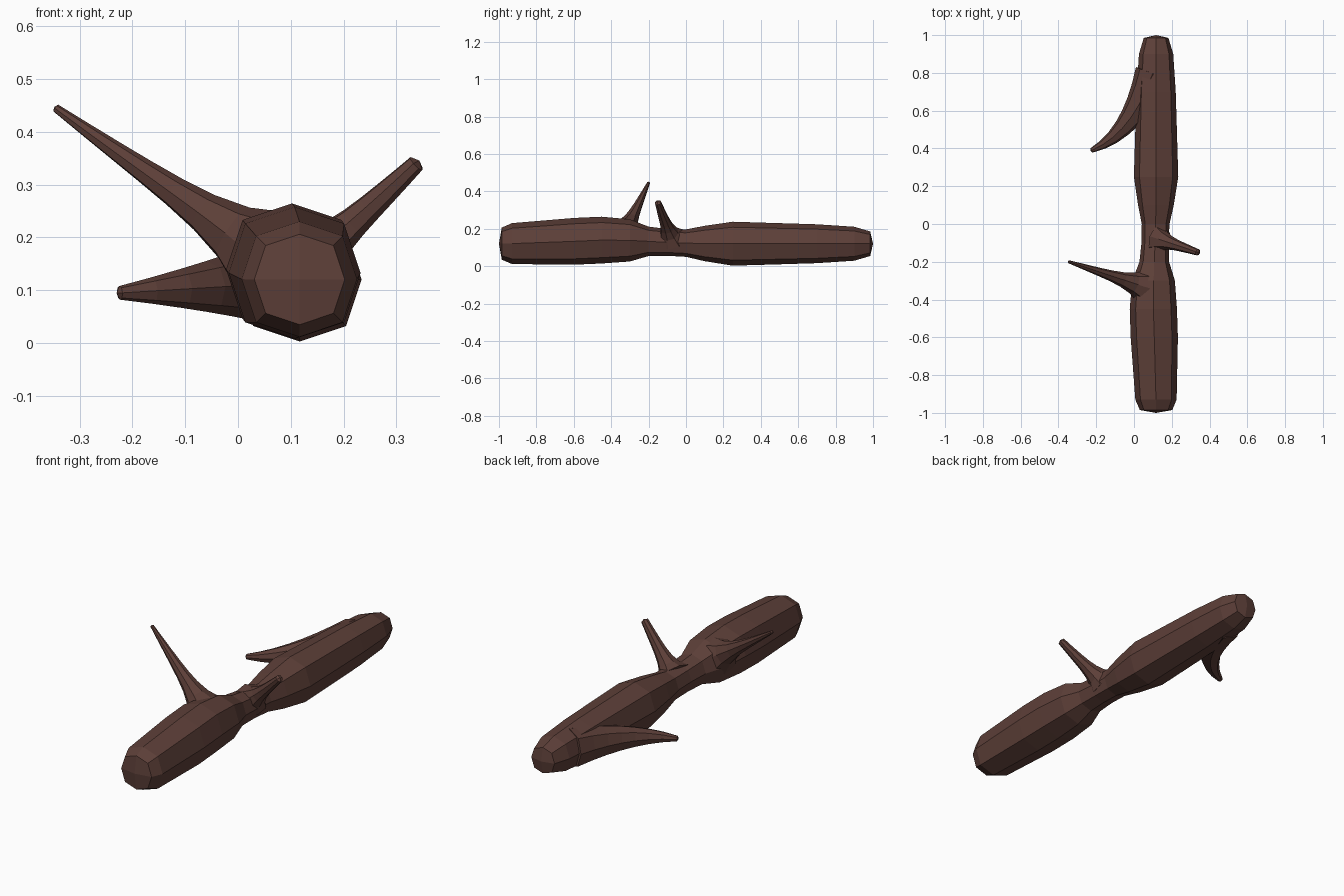
import bpy
import bmesh
from math import cos, sin, pi, exp
from mathutils import Vector

if "Cube" in bpy.data.objects:
    bpy.data.objects.remove(bpy.data.objects["Cube"])

bark = bpy.data.materials.new("dark_brown_bark")
bark.use_nodes = True
colour = (0.11, 0.05, 0.04, 1)
bark.diffuse_color = colour
bark.node_tree.nodes["Principled BSDF"].inputs["Base Color"].default_value = colour

SIDES = 8


def add_cap(bm, loop, centre, direction, dome):
    """Close a ring with four quads around a slightly raised centre point."""
    pole = bm.verts.new(centre + direction * dome)
    for k in range(0, SIDES, 2):
        bm.faces.new((pole, loop[k], loop[k + 1], loop[(k + 2) % SIDES]))


def add_limb(name, centres, radii, headings, dome):
    """Loft octagonal rings along the centres into a closed, faceted limb."""
    bm = bmesh.new()
    loops = []
    for centre, radius, heading in zip(centres, radii, headings):
        side = heading.cross(Vector((0, 0, 1))).normalized()
        up = side.cross(heading)
        loop = []
        for k in range(SIDES):
            angle = 2 * pi * k / SIDES
            # Corners between the four main ridges stand out a little
            reach = radius * (1.06 if k % 2 else 1)
            loop.append(bm.verts.new(centre + reach * (side * cos(angle) + up * sin(angle))))
        loops.append(loop)
    for lower, upper in zip(loops, loops[1:]):
        for k in range(SIDES):
            n = (k + 1) % SIDES
            bm.faces.new((lower[k], lower[n], upper[n], upper[k]))
    add_cap(bm, loops[0], centres[0], -headings[0], dome)
    add_cap(bm, loops[-1], centres[-1], headings[-1], dome)
    bmesh.ops.recalc_face_normals(bm, faces=bm.faces)

    mesh = bpy.data.meshes.new(name)
    bm.to_mesh(mesh)
    bm.free()
    mesh.materials.append(bark)
    bpy.context.collection.objects.link(bpy.data.objects.new(name, mesh))


def trunk_centre(y):
    """The trunk swells up and to the right around the long twig."""
    bulge = exp(-((y + 0.4) / 0.3) ** 2)
    return Vector((0.117 - 0.015 * bulge, y, 0.12 + 0.02 * bulge))


def trunk_radius(y):
    """Narrow waist near the middle, slight taper to the back, rounded ends."""
    waist = 0.053 * exp(-((y + 0.08) / 0.2) ** 4)
    taper = 0.03 * max(y, 0)
    return (0.125 - waist - taper) * (1 - 0.4 * abs(y) ** 16)


def add_branch(name, root, bend, tip, thick, thin, flare, steps=7):
    """Taper a branch along a curve, with its foot flaring into the trunk."""
    root, bend, tip = Vector(root), Vector(bend), Vector(tip)
    centres, radii, headings = [], [], []
    for i in range(steps + 1):
        t = i / steps
        s = 1 - t
        centres.append(root * s * s + bend * 2 * s * t + tip * t * t)
        headings.append(((bend - root) * s + (tip - bend) * t).normalized())
        radii.append(thin + (thick - thin) * s + flare * s ** 6)
    add_limb(name, centres, radii, headings, thin / 2)


# Trunk
stations = (-0.985, -0.93, -0.6, -0.45, -0.3, -0.2, -0.1, 0, 0.1, 0.25, 0.5, 0.7, 0.9, 0.985)
add_limb(
    "trunk",
    [trunk_centre(y) for y in stations],
    [trunk_radius(y) for y in stations],
    [Vector((0, 1, 0)) for y in stations],
    dome=0.015,
)

# Long thin twig rising to the right
add_branch("long_twig", root=(0.05, -0.33, 0.17), bend=(-0.15, -0.265, 0.305),
           tip=(-0.345, -0.2, 0.445), thick=0.042, thin=0.008, flare=0.05)

# Short stub rising to the left
add_branch("short_stub", root=(0.13, -0.08, 0.15), bend=(0.235, -0.115, 0.24),
           tip=(0.338, -0.15, 0.34), thick=0.038, thin=0.017, flare=0.04)

# Low swept branch growing out of the right flank
add_branch("low_branch", root=(0.1, 0.8, 0.12), bend=(-0.01, 0.48, 0.11),
           tip=(-0.224, 0.39, 0.095), thick=0.095, thin=0.013, flare=0)
